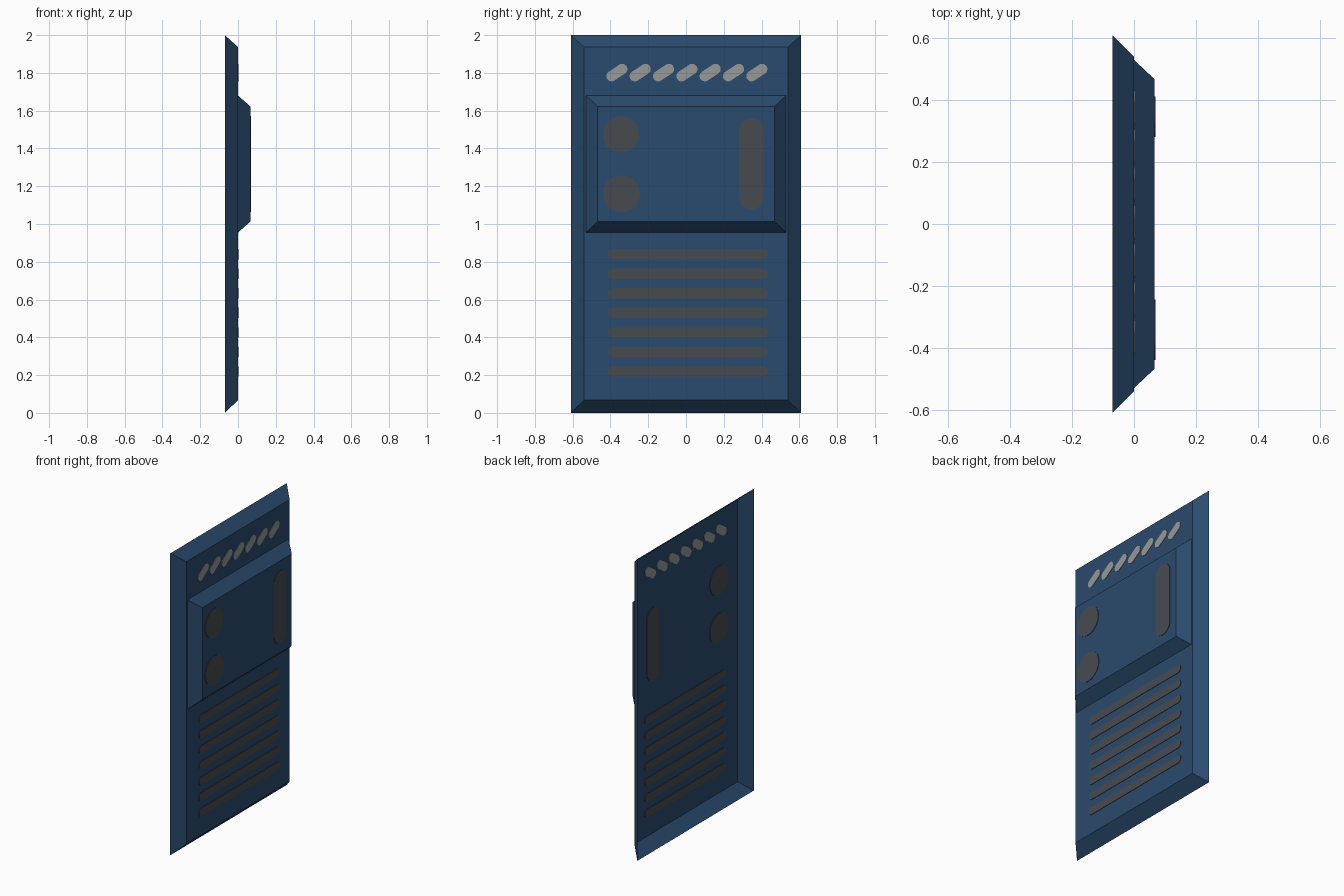
import bpy, math

if "Cube" in bpy.data.objects:
    bpy.data.objects.remove(bpy.data.objects["Cube"])


def material(name, rgb):
    m = bpy.data.materials.new(name)
    m.diffuse_color = (*rgb, 1)
    m.use_nodes = True
    m.node_tree.nodes["Principled BSDF"].inputs["Base Color"].default_value = m.diffuse_color
    return m


BLUE = material("navy blue", (0.023, 0.070, 0.155))
DARK = material("dark grey", (0.062, 0.070, 0.078))
LIGHT = material("light grey", (0.31, 0.32, 0.32))


def add_mesh(name, verts, faces, mat):
    me = bpy.data.meshes.new(name)
    me.from_pydata(verts, [], faces)
    me.materials.append(mat)
    ob = bpy.data.objects.new(name, me)
    bpy.context.collection.objects.link(ob)
    return ob


def raised_panel(name, x0, x1, outer, inner):
    """Open-backed panel: sloped rim from outer to inner (half width, z low, z high)."""
    verts = []
    for x, (w, lo, hi) in ((x0, outer), (x1, inner)):
        verts += [(x, -w, lo), (x, w, lo), (x, w, hi), (x, -w, hi)]
    faces = [(4, 5, 6, 7)]
    faces += [(i, (i + 1) % 4, (i + 1) % 4 + 4, i + 4) for i in range(4)]
    return add_mesh(name, verts, faces, BLUE)


def capsule(name, p, q, r, x0, x1, mat, n=12):
    """Thin round-ended plate from p to q in the y-z plane."""
    a = math.atan2(q[1] - p[1], q[0] - p[0])
    ring = []
    for c, start in ((q, a - math.pi / 2), (p, a + math.pi / 2)):
        for k in range(n):
            t = start + (k + 0.5) * math.pi / n
            ring.append((c[0] + r * math.cos(t), c[1] + r * math.sin(t)))
    m = len(ring)
    verts = [(x, y, z) for x in (x0, x1) for y, z in ring]
    faces = [tuple(range(m, 2 * m)), tuple(reversed(range(m)))]
    faces += [(i, (i + 1) % m, (i + 1) % m + m, i + m) for i in range(m)]
    return add_mesh(name, verts, faces, mat)


# Door sheet with sloped rim, and the raised block on it
raised_panel("door_panel", -0.07, 0.0, (0.61, 0.0, 2.0), (0.54, 0.067, 1.937))
raised_panel("raised_block", 0.0, 0.066, (0.53, 0.955, 1.68), (0.468, 1.013, 1.622))

T = 0.003  # plate thickness

# Long horizontal vents, visible on both sides of the sheet
for i in range(7):
    z = 0.22 + i * 0.1033
    capsule(f"lower_vent_{i+1}", (-0.387, z), (0.408, z), 0.027, -T, T, DARK)

# Slanted light slots along the top
for i in range(7):
    y = -0.394 + i * 0.1235
    capsule(f"top_slot_{i+1}", (y, 1.783), (y + 0.056, 1.82), 0.028, -T, T, LIGHT)

# Round ports and upright bar on the raised block, repeated on the back of the sheet
marks = [("upper_port", (-0.344, 1.475), (-0.344, 1.475), 0.096),
         ("lower_port", (-0.342, 1.16), (-0.342, 1.16), 0.098),
         ("upright_bar", (0.346, 1.143), (0.346, 1.494), 0.066)]
for name, p, q, r in marks:
    capsule(name, p, q, r, 0.066, 0.066 + T, DARK, 16)
    capsule(name + "_back", p, q, r, -T, 0.0, DARK, 16)
